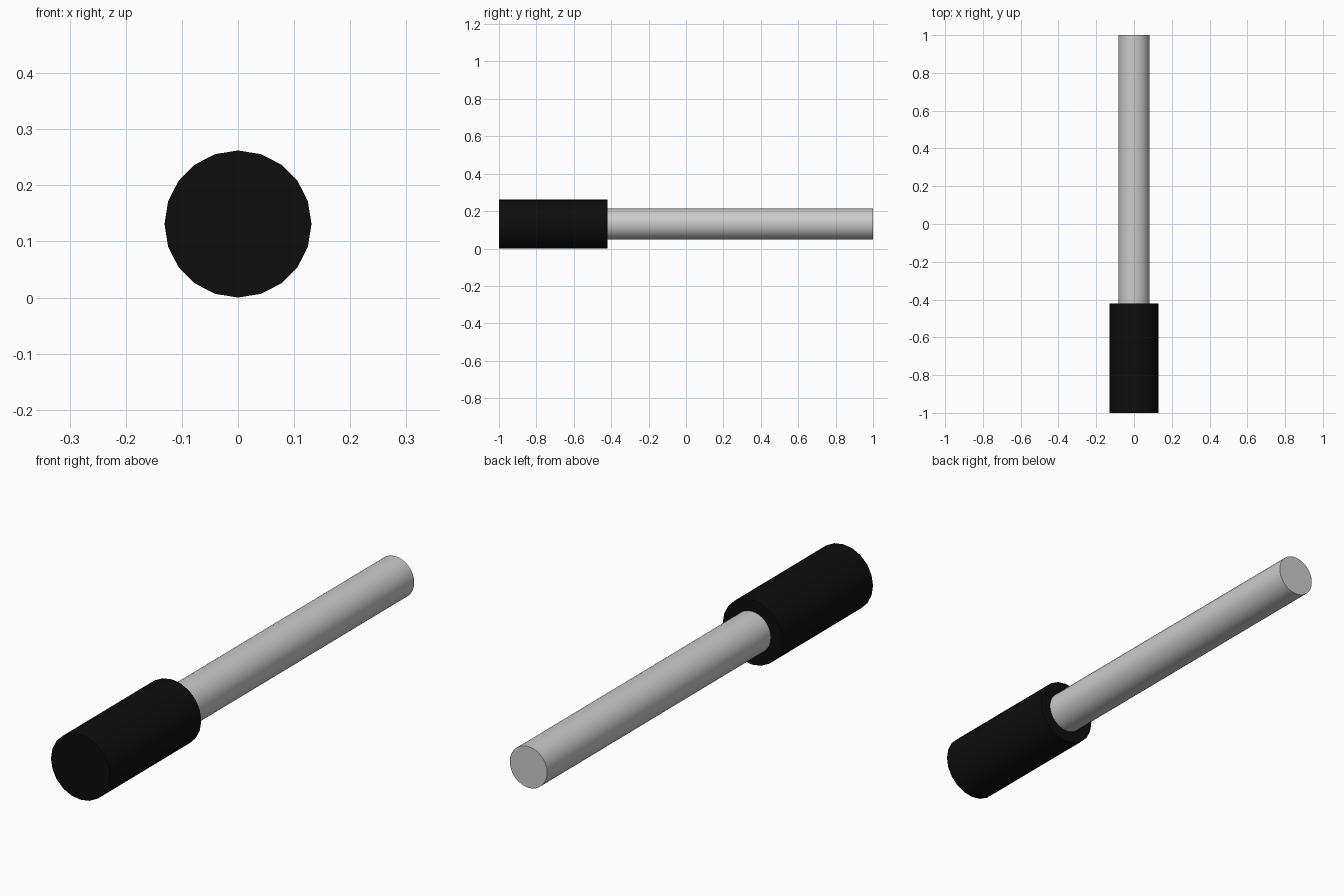
import bpy
import math

if "Cube" in bpy.data.objects:
    bpy.data.objects.remove(bpy.data.objects["Cube"])

AXIS_Z = 0.131


def rod_along_y(name, radius, y0, y1, sides, color=None):
    """Capped cylinder lying along the y axis."""
    bpy.ops.mesh.primitive_cylinder_add(
        vertices=sides, radius=radius, depth=y1 - y0,
        location=(0, (y0 + y1) / 2, AXIS_Z), rotation=(math.pi / 2, 0, 0))
    obj = bpy.context.object
    obj.name = name
    bpy.ops.object.transform_apply(location=False, rotation=True, scale=True)
    bpy.ops.object.shade_smooth_by_angle(angle=math.radians(30))
    if color:
        mat = bpy.data.materials.new(name + "_material")
        mat.diffuse_color = color
        mat.use_nodes = True
        mat.node_tree.nodes["Principled BSDF"].inputs["Base Color"].default_value = mat.diffuse_color
        obj.data.materials.append(mat)
    return obj


# Thick black grip at the front
rod_along_y("grip", 0.131, -1.0, -0.42, 20, (0.004, 0.004, 0.004, 1))

# Slim grey shaft, seated slightly inside the grip
rod_along_y("shaft", 0.083, -0.44, 1.0, 32)
